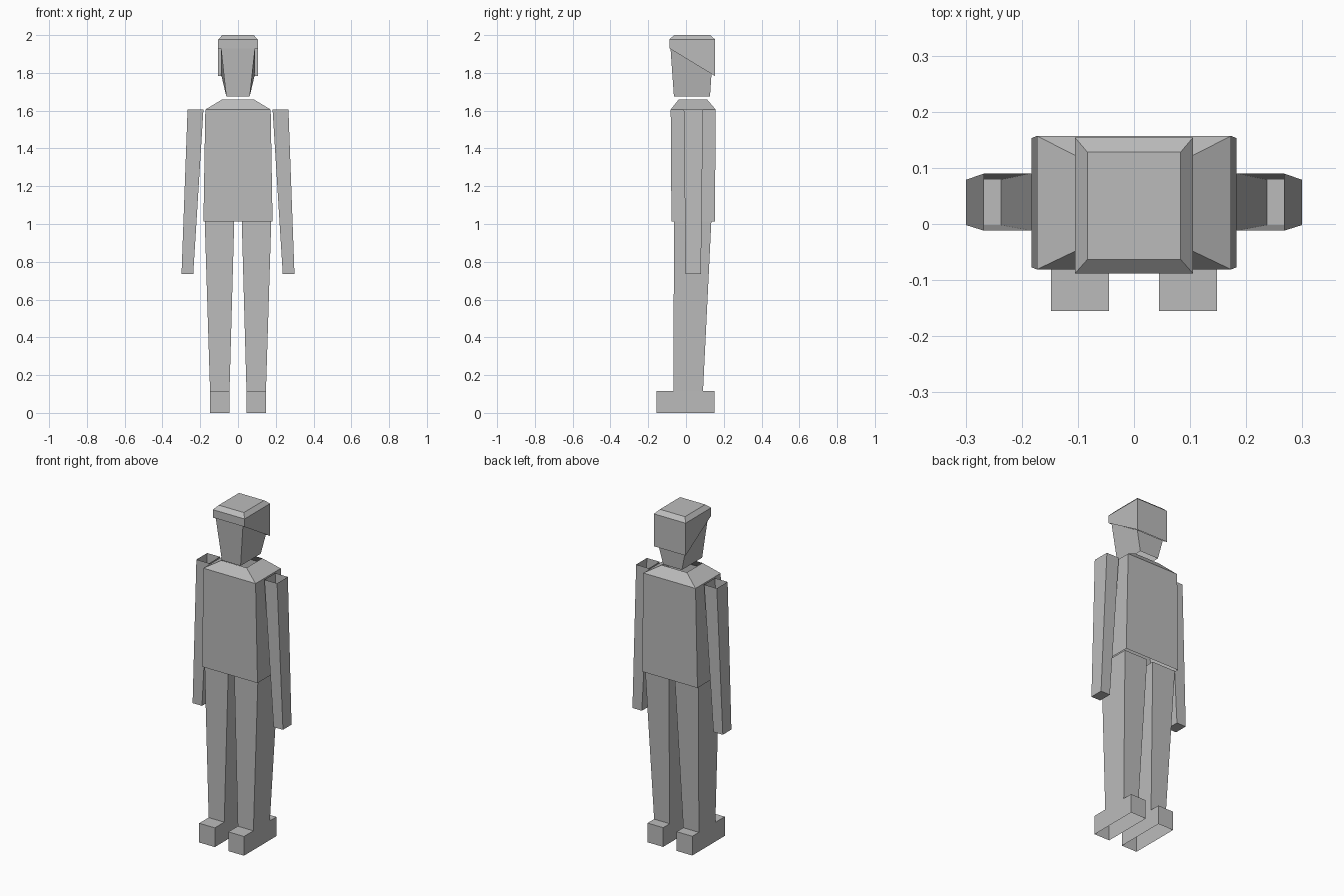
import bpy

if "Cube" in bpy.data.objects:
    bpy.data.objects.remove(bpy.data.objects["Cube"])

grey = bpy.data.materials.new("plain grey")
grey.diffuse_color = (0.5, 0.5, 0.5, 1)
grey.use_nodes = True
grey.node_tree.nodes["Principled BSDF"].inputs["Base Color"].default_value = grey.diffuse_color


def ring(x0, x1, y0, y1, z_front, z_back=None):
    """Four corners, counter-clockwise from above; may slope front to back."""
    zb = z_front if z_back is None else z_back
    return [(x0, y0, z_front), (x1, y0, z_front), (x1, y1, zb), (x0, y1, zb)]


def loft(name, rings, bottom=False, top=False, mirror=False):
    """Join rectangles from bottom to top, with optional end caps."""
    verts = [v for r in rings for v in r]
    faces = []
    for k in range(len(rings) - 1):
        a, b = 4 * k, 4 * k + 4
        for i in range(4):
            j = (i + 1) % 4
            faces.append((a + i, a + j, b + j, b + i))
    if bottom:
        faces.append((3, 2, 1, 0))
    if top:
        n = len(verts) - 4
        faces.append((n, n + 1, n + 2, n + 3))
    mesh = bpy.data.meshes.new(name)
    mesh.from_pydata(verts, [], faces)
    mesh.materials.append(grey)
    obj = bpy.data.objects.new(name, mesh)
    bpy.context.collection.objects.link(obj)
    if mirror:
        mod = obj.modifiers.new("mirror", 'MIRROR')
        mod.use_mirror_merge = False
    return obj


# Head: open tapered block ending along the sloped hairline
loft("head", [ring(-0.062, 0.062, -0.064, 0.127, 1.676),
              ring(-0.09, 0.09, -0.082, 0.135, 1.93, 1.795)])

# Hair: sloped lower edge, bevelled crown
loft("hair", [ring(-0.105, 0.105, -0.088, 0.154, 1.93, 1.783),
              ring(-0.105, 0.105, -0.088, 0.154, 1.977),
              ring(-0.083, 0.083, -0.063, 0.128, 2.0)], top=True)

# Torso: open shell with sloping shoulders
loft("torso", [ring(-0.183, 0.183, -0.077, 0.153, 1.012),
               ring(-0.173, 0.173, -0.081, 0.157, 1.606),
               ring(-0.083, 0.083, -0.038, 0.111, 1.66)])

# Arms: open at the shoulder, closed at the hand
loft("arms", [ring(0.237, 0.299, -0.002, 0.079, 0.735),
              ring(0.183, 0.267, -0.012, 0.09, 1.606)],
     bottom=True, mirror=True)

# Legs: tapered tubes
loft("legs", [ring(0.045, 0.148, -0.066, 0.09, 0.115),
              ring(0.02, 0.176, -0.064, 0.134, 1.012)], mirror=True)

# Feet: boxes open underneath
loft("feet", [ring(0.045, 0.148, -0.155, 0.152, 0.0),
              ring(0.045, 0.148, -0.155, 0.152, 0.115)],
     top=True, mirror=True)
